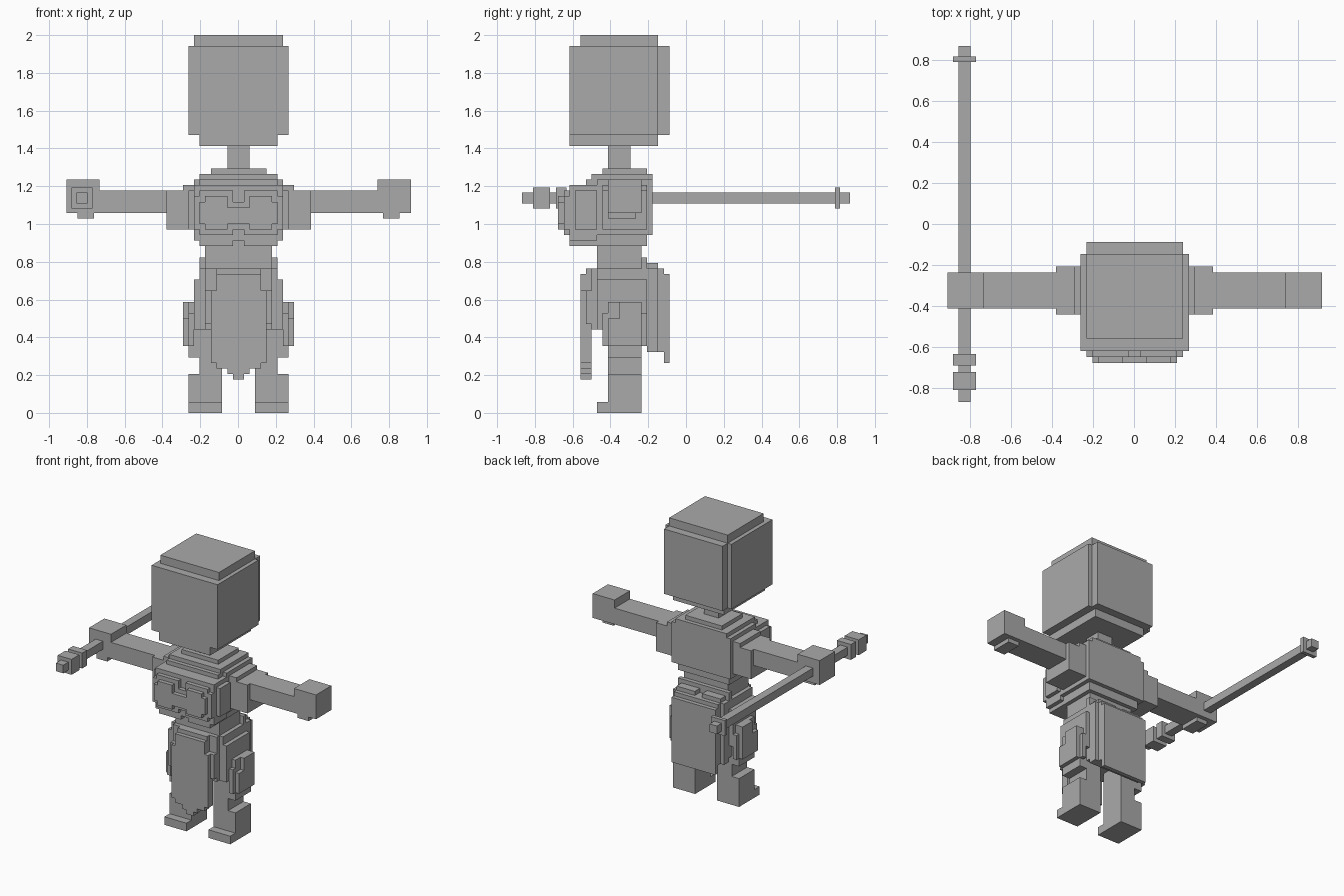
import bpy
import bmesh
from mathutils import Matrix, Vector

if "Cube" in bpy.data.objects:
    bpy.data.objects.remove(bpy.data.objects["Cube"], do_unlink=True)

# One block of the grid; the whole figure is 68 blocks tall
UNIT = 2 / 68
MIDDLE = 0.003

stone = bpy.data.materials.new("plain_grey")
stone.use_nodes = True
GREY = (0.4, 0.4, 0.4, 1)
stone.diffuse_color = GREY
stone.node_tree.nodes["Principled BSDF"].inputs["Base Color"].default_value = GREY


def build(name, boxes):
    """Make one flat-shaded object from boxes: left, right, front, back, bottom, top.
    Front and back are distances ahead of the origin, in blocks."""
    bm = bmesh.new()
    for left, right, front, back, bottom, top in boxes:
        low = Vector((left, -front, bottom)) * UNIT
        high = Vector((right, -back, top)) * UNIT
        place = Matrix.Translation((low + high) / 2 + Vector((MIDDLE, 0, 0)))
        scale = Matrix.Diagonal((high - low).to_4d())
        scale[3][3] = 1
        bmesh.ops.create_cube(bm, size=1, matrix=place @ scale)
    mesh = bpy.data.meshes.new(name)
    bm.to_mesh(mesh)
    bm.free()
    mesh.materials.append(stone)
    obj = bpy.data.objects.new(name, mesh)
    bpy.context.collection.objects.link(obj)
    return obj


def centred(name, rows):
    """Boxes symmetric about the middle: half width, front, back, bottom, top."""
    return build(name, [(-half, half, *rest) for half, *rest in rows])


def paired(name, rows):
    """Left and right copies: inner, outer, front, back, bottom, top."""
    build("left_" + name, rows)
    build("right_" + name, [(-outer, -inner, *rest) for inner, outer, *rest in rows])


# Head with stepped crown, chin and back plate
centred("head", [
    (9, 21, 5, 50, 66),
    (8, 19, 5, 66, 68),
    (8, 5, 3, 50, 66),
    (7, 21, 5, 48, 50),
])
centred("neck", [(2, 14, 10, 44, 48)])

# Torso narrowing from collar to waist
centred("torso", [
    (5, 15, 7, 43, 44),
    (7, 17, 6, 42, 43),
    (8, 16, 6, 32, 42),
    (7, 16, 7, 30, 32),
    (6, 16, 8, 28, 30),
])

# Rounded chest built up in layers towards the front
paired("chest", [
    (0, 7, 18, 16, 31, 42),
    (0, 8, 21, 16, 31, 41),
    (0, 9, 20, 16, 33, 40),
    (1, 7, 21, 16, 30, 41),
    (1, 8, 22, 21, 33, 39),
    (1, 7, 22, 21, 32, 40),
    (0, 1, 22, 21, 33, 38),
    (2, 7, 23, 22, 34, 38),
    (2, 6, 23, 22, 33, 39),
    (0, 2, 23, 22, 34, 37),
])

# Arms held straight out
paired("shoulder", [
    (8, 10, 15, 7, 33, 41),
    (10, 13, 15, 7, 33, 40),
])
paired("arm", [(13, 25, 14, 8, 36, 40)])
paired("hand", [
    (25, 31, 14, 8, 36, 42),
    (26, 29, 14, 9, 35, 36),
])

# Hips and the layered skirt
centred("hips", [
    (6, 16, 8, 26, 28),
    (7, 16, 7, 24, 26),
    (8, 16, 7, 15, 24),
])
centred("front_flap", [
    (6, 17, 16, 15, 26),
    (6, 18, 17, 16, 22),
    (5, 19, 17, 9, 22),
    (4, 19, 17, 8, 25),
    (4, 18, 17, 8, 26),
    (2, 19, 17, 7, 8),
    (1, 19, 17, 6, 7),
])
centred("back_flap", [
    (7, 8, 7, 12, 28),
    (7, 7, 5, 11, 26),
    (6, 5, 4, 11, 26),
    (6, 4, 3, 9, 25),
])
paired("back_ridge", [(1, 6, 7, 5, 26, 27)])
paired("side_panel", [
    (8, 9, 15, 7, 12, 18),
    (8, 9, 14, 8, 10, 20),
    (9, 10, 14, 8, 12, 17),
    (9, 10, 12, 8, 17, 20),
])

# Legs and feet
paired("leg", [
    (3, 9, 14, 8, 0, 7),
    (3, 7, 14, 8, 7, 10),
    (3, 8, 14, 8, 10, 20),
])
paired("foot", [(3, 9, 16, 8, 0, 2)])

# Long staff through the right hand
STAFF_X, STAFF_Z = -28.2, 38.7


def staff_piece(name, half, front, back):
    build(name, [(STAFF_X - half, STAFF_X + half, front, back,
                  STAFF_Z - half, STAFF_Z + half)])


staff_piece("staff_shaft", 1, 29.5, -29.5)
staff_piece("staff_head", 1.9, 27.5, 24.5)
staff_piece("staff_collar", 1.9, 23.4, 21.5)
staff_piece("staff_end_ring", 1.9, -26.8, -27.7)
